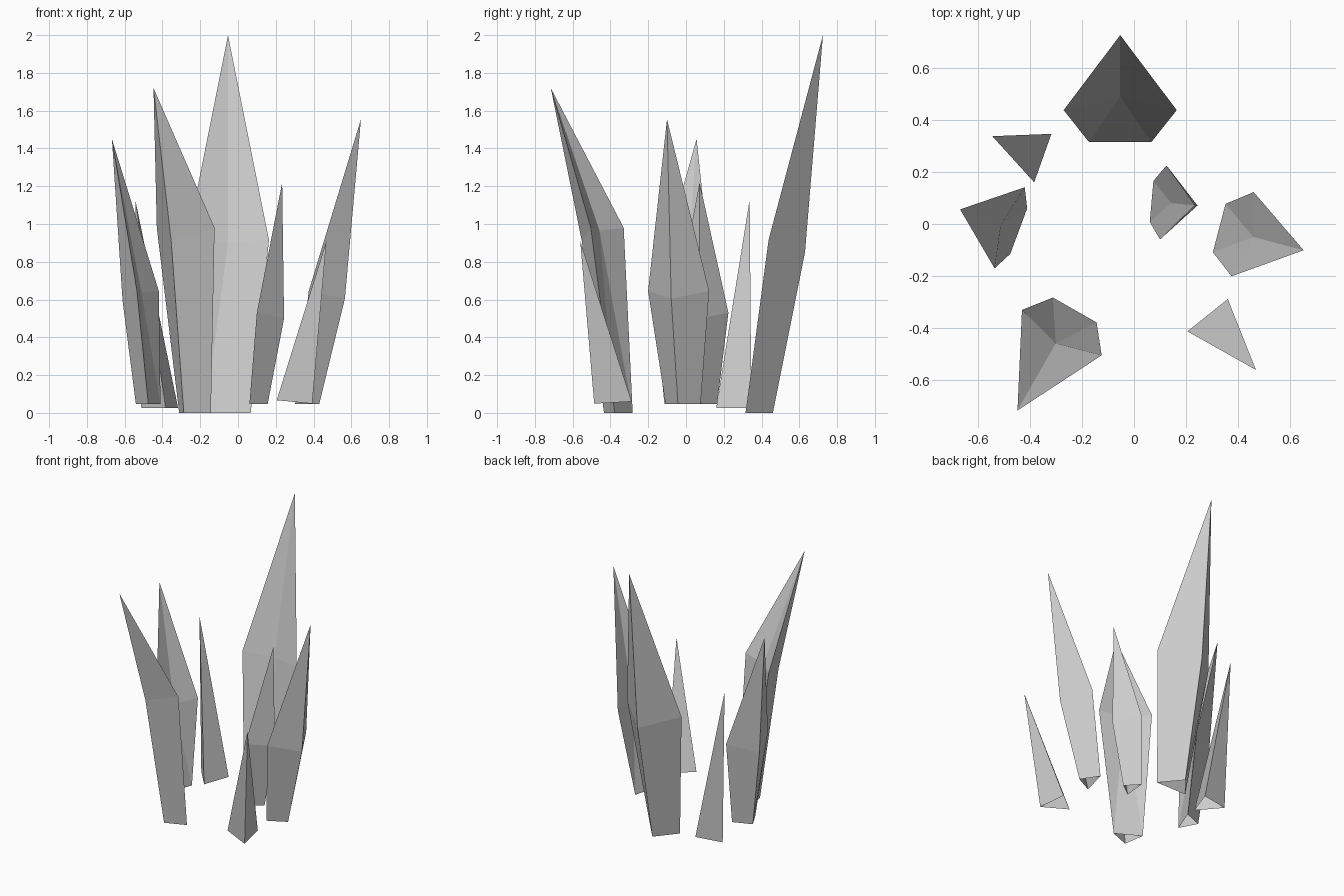
import bpy, bmesh
from mathutils import Vector

if "Cube" in bpy.data.objects:
    bpy.data.objects.remove(bpy.data.objects["Cube"])


def make_object(name, verts, faces):
    bm = bmesh.new()
    vs = [bm.verts.new(v) for v in verts]
    for f in faces:
        bm.faces.new([vs[i] for i in f])
    bmesh.ops.recalc_face_normals(bm, faces=bm.faces)
    mesh = bpy.data.meshes.new(name)
    bm.to_mesh(mesh)
    bm.free()
    obj = bpy.data.objects.new(name, mesh)
    bpy.context.collection.objects.link(obj)


def crystal(name, foot, lean, z0, base, ring, inner, outer, apex):
    """Leaning shard: triangular foot, four-point shoulder (one folded in), tip.
    base = (half width, depth), ring = (half width, out, z), others = (out, z)."""
    u = Vector((lean[0], lean[1], 0)).normalized()
    t = Vector((u.y, -u.x, 0))

    def p(side, out, z):
        v = Vector((foot[0], foot[1], 0)) + t * side + u * out
        return (v.x, v.y, z)

    verts = [p(-base[0], 0, z0), p(base[0], 0, z0), p(0, base[1], z0),
             p(-ring[0], ring[1], ring[2]), p(ring[0], ring[1], ring[2]),
             p(0, *inner), p(0, *outer), p(0, *apex)]
    faces = [(0, 1, 5), (0, 5, 3), (1, 4, 5),          # folded inner side
             (1, 2, 6, 4), (2, 0, 3, 6),               # outer sides
             (3, 5, 7), (5, 4, 7), (4, 6, 7), (6, 3, 7)]  # tip
    make_object(name, verts, faces)


def splinter(name, foot, apex):
    make_object(name, foot + [apex], [(0, 1, 3), (1, 2, 3), (2, 0, 3)])


# Large leaning crystals
crystal("back_crystal", (-.053, .315), (0, 1), 0,
        (.12, .145), (.217, .122, .915), (.175, .90), (.315, .85), (.41, 2.0))
crystal("front_left_crystal", (-.2275, -.33), (-.495, -.869), 0,
        (.0965, .12), (.176, .10, .98), (.147, .965), (.255, .91), (.444, 1.72))
crystal("right_crystal", (.327, -.0155), (.967, -.254), .048,
        (.096, .107), (.167, .093, .645), (.136, .635), (.247, .605), (.335, 1.555))
crystal("left_crystal", (-.4425, -.0275), (-.937, .348), .048,
        (.093, .105), (.166, .037, .645), (.073, .635), (.18, .595), (.24, 1.45))
crystal("centre_crystal", (.0675, .0865), (.996, -.088), .048,
        (.079, .09), (.1425, .045, .53), (.076, .52), (.177, .50), (.167, 1.22))

# Small three-sided splinters
splinter("back_left_splinter",
         [(-.317, .346, .025), (-.383, .16, .025), (-.512, .312, .025)],
         (-.544, .337, 1.13))
splinter("front_right_splinter",
         [(.36, -.288, .06), (.205, -.412, .067), (.393, -.486, .049)],
         (.468, -.56, .91))
